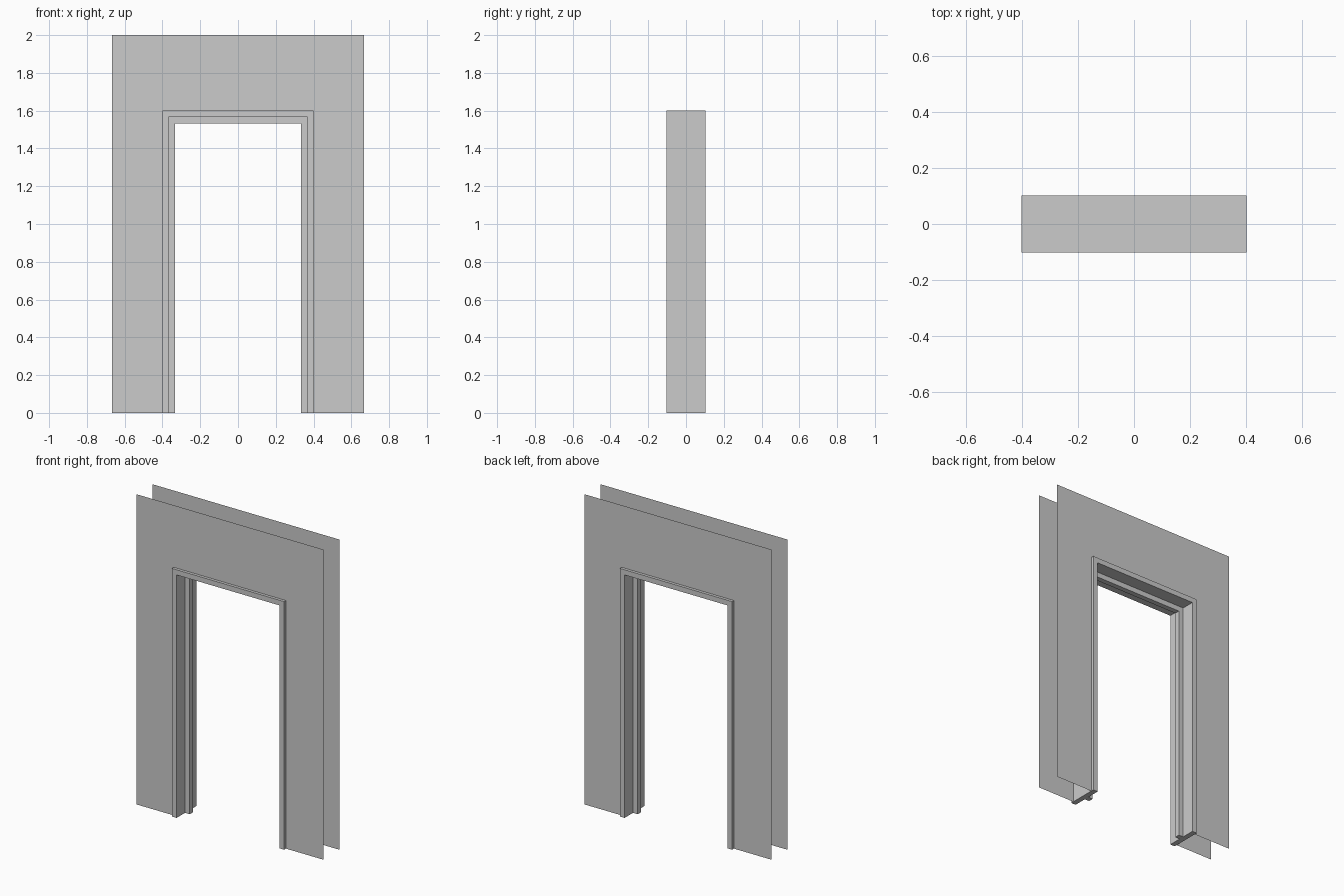
import bpy, bmesh

if "Cube" in bpy.data.objects:
    bpy.data.objects.remove(bpy.data.objects["Cube"])


def arch(name, outer, inner, y0, y1=None):
    """Upside-down U in the XZ plane; outer/inner are (half width, top height).
    A flat sheet at y0, or a solid from y0 to y1."""
    (xo, zo), (xi, zi) = outer, inner
    out = [(-xo, 0), (-xo, zo), (xo, zo), (xo, 0)]
    inn = [(-xi, 0), (-xi, zi), (xi, zi), (xi, 0)]
    bm = bmesh.new()
    vo = [bm.verts.new((x, y0, z)) for x, z in out]
    vi = [bm.verts.new((x, y0, z)) for x, z in inn]
    bm.faces.new(vo + vi[::-1])
    if y1 is not None:
        ext = bmesh.ops.extrude_face_region(bm, geom=bm.faces[:])
        moved = [g for g in ext["geom"] if isinstance(g, bmesh.types.BMVert)]
        bmesh.ops.translate(bm, verts=moved, vec=(0, y1 - y0, 0))
        bmesh.ops.recalc_face_normals(bm, faces=bm.faces[:])
    else:
        # sheets face outwards, away from the middle of the wall
        bm.normal_update()
        for f in bm.faces:
            if f.normal.y * y0 < 0:
                f.normal_flip()
    mesh = bpy.data.meshes.new(name)
    bm.to_mesh(mesh)
    bm.free()
    obj = bpy.data.objects.new(name, mesh)
    bpy.context.collection.objects.link(obj)
    return obj


U = 1 / 30   # board thickness

# Thin wall surfaces on both sides
for name, side in (("front_wall", -1), ("back_wall", 1)):
    arch(name, (20 * U, 2.0), (12 * U, 1.6), side * 2.5 * U)

# Door lining, slightly proud of both walls
arch("door_frame", (12 * U, 1.6), (11 * U, 1.6 - U), -0.102, 0.102)

# Door stop strip running around the middle of the lining
arch("door_stop", (11 * U, 1.6 - U), (10 * U, 1.6 - 2 * U), -U / 2, U / 2)
